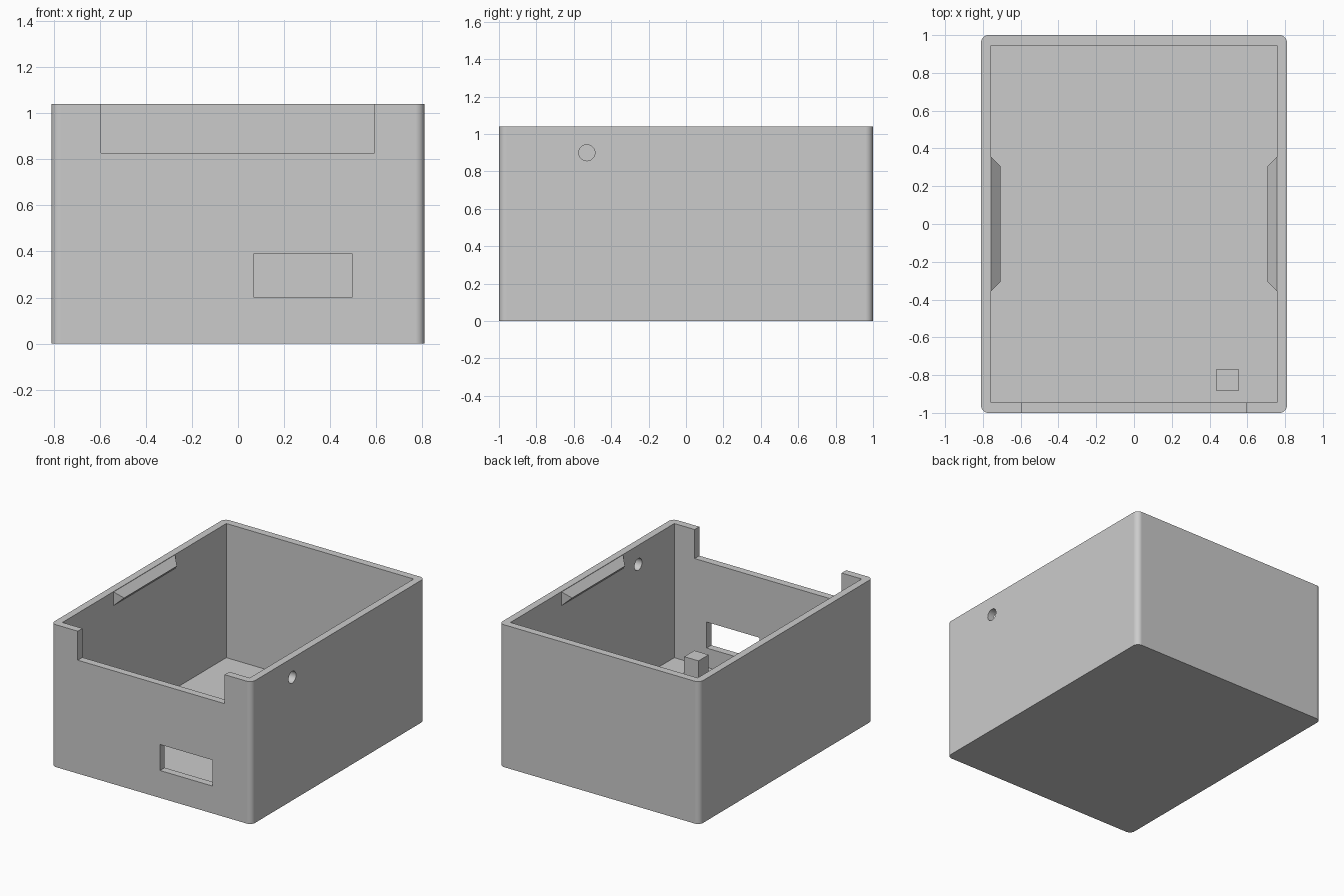
import bpy, bmesh, math
from mathutils import Matrix, Vector

cube = bpy.data.objects.get("Cube")
if cube:
    bpy.data.objects.remove(cube, do_unlink=True)

GREY = (0.6, 0.6, 0.6, 1)
mat = bpy.data.materials.new("plain grey")
mat.use_nodes = True
mat.diffuse_color = GREY
mat.node_tree.nodes["Principled BSDF"].inputs["Base Color"].default_value = GREY

HX, HY, H = 0.81, 1.0, 1.04      # outer half sizes and height
IX, IY, FLOOR = 0.757, 0.946, 0.06   # cavity half sizes and floor level


def finish(bm, name):
    bmesh.ops.recalc_face_normals(bm, faces=bm.faces)
    mesh = bpy.data.meshes.new(name)
    bm.to_mesh(mesh)
    bm.free()
    mesh.materials.append(mat)
    obj = bpy.data.objects.new(name, mesh)
    bpy.context.collection.objects.link(obj)
    return obj


def box(name, lo, hi, corner=0):
    """Box between two corners, with optionally rounded vertical edges."""
    lo, hi = Vector(lo), Vector(hi)
    bm = bmesh.new()
    bmesh.ops.create_cube(bm, size=1, matrix=Matrix.Translation((lo + hi) / 2)
                          @ Matrix.Diagonal((*(hi - lo), 1)))
    if corner:
        upright = [e for e in bm.edges
                   if abs(e.verts[0].co.z - e.verts[1].co.z) > 0.01]
        bmesh.ops.bevel(bm, geom=upright, offset=corner, segments=8,
                        profile=0.5, affect='EDGES')
    return finish(bm, name)


def cut(target, cutter):
    cutter.hide_render = True
    mod = target.modifiers.new("cut", 'BOOLEAN')
    mod.operation = 'DIFFERENCE'
    mod.solver = 'EXACT'
    mod.object = cutter
    bpy.context.view_layer.objects.active = target
    bpy.ops.object.modifier_apply(modifier=mod.name)
    bpy.data.objects.remove(cutter, do_unlink=True)


# Open-topped case with rounded upright corners
case = box("case", (-HX, -HY, 0), (HX, HY, H), corner=0.04)
cut(case, box("cavity_cutter", (-IX, -IY, FLOOR), (IX, IY, H + 0.2)))

# Front notch and port window
cut(case, box("notch_cutter", (-0.595, -1.2, 0.828), (0.592, -0.9, H + 0.2)))
cut(case, box("window_cutter", (0.07, -1.2, 0.2), (0.495, -0.9, 0.39)))

# Round cable hole in the left wall
bm = bmesh.new()
bmesh.ops.create_cone(bm, cap_ends=True, segments=40, radius1=0.043,
                      radius2=0.043, depth=0.3,
                      matrix=Matrix.Translation((HX, -0.53, 0.9))
                      @ Matrix.Rotation(math.pi / 2, 4, 'Y'))
cut(case, finish(bm, "hole_cutter"))

bpy.ops.object.select_all(action='DESELECT')
case.select_set(True)
bpy.context.view_layer.objects.active = case
bpy.ops.object.shade_smooth_by_angle(angle=math.radians(30))
weighted = case.modifiers.new("flat walls", 'WEIGHTED_NORMAL')
weighted.keep_sharp = True

# Small support post on the floor
box("support_post", (0.437, -0.885, FLOOR - 0.01), (0.552, -0.768, 0.19))


# Snap ridges: wedge section with mitred ends, one on each side wall
def snap_ridge(name, side):
    bm = bmesh.new()
    tip, reach, mid, half = 0.05, 0.355, 0.987, 0.05
    for y in (-reach, reach):
        for z in (mid - half, mid + half):
            bm.verts.new((side * IX, y, z))
        bm.verts.new((side * (IX - tip), y * (1 - tip / reach), mid))
    bmesh.ops.convex_hull(bm, input=bm.verts)
    return finish(bm, name)


snap_ridge("left_snap_ridge", 1)
snap_ridge("right_snap_ridge", -1)
